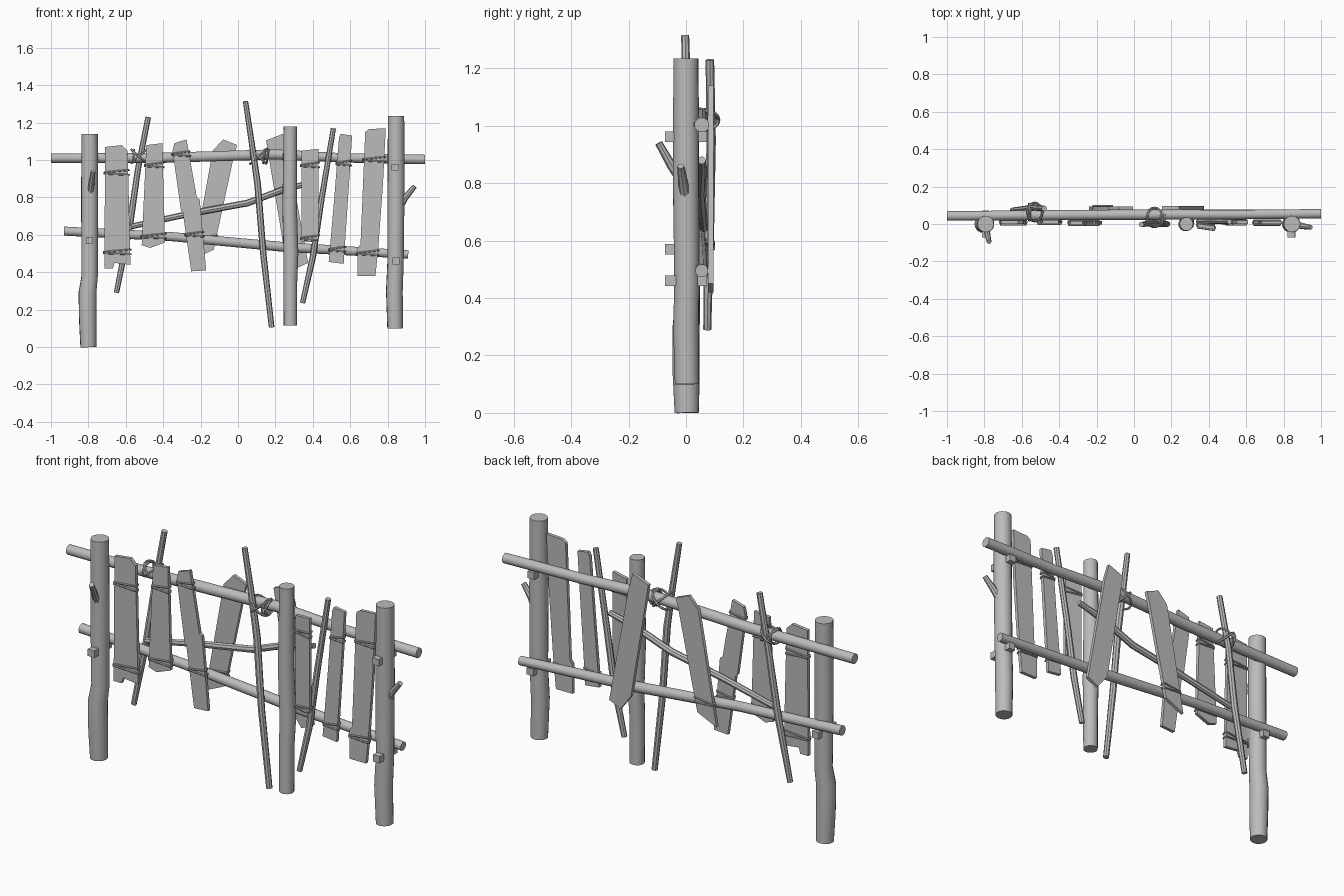
import bpy, bmesh, math
from mathutils import Vector

cube = bpy.data.objects.get("Cube")
if cube:
    bpy.data.objects.remove(cube, do_unlink=True)

grey = bpy.data.materials.new("weathered grey wood")
grey.use_nodes = True
tone = (0.5, 0.5, 0.5, 1)
grey.diffuse_color = tone
grey.node_tree.nodes["Principled BSDF"].inputs["Base Color"].default_value = tone


def finish(name, bm):
    """Turn a bmesh into a shaded object with the shared material."""
    bmesh.ops.recalc_face_normals(bm, faces=bm.faces)
    mesh = bpy.data.meshes.new(name)
    bm.to_mesh(mesh)
    bm.free()
    mesh.materials.append(grey)
    for poly in mesh.polygons:
        poly.use_smooth = True
    mesh.set_sharp_from_angle(angle=math.radians(40))
    obj = bpy.data.objects.new(name, mesh)
    bpy.context.collection.objects.link(obj)
    return obj


def tube(name, path, radius, sides=10, closed=False, bm=None):
    """Sweep a round section along a path; radius may be one per point."""
    own = bm is None
    bm = bm or bmesh.new()
    pts = [Vector(p) for p in path]
    count = len(pts)
    radii = radius if isinstance(radius, (list, tuple)) else [radius] * count
    rings = []
    side = None
    for i, p in enumerate(pts):
        if closed:
            along = pts[(i + 1) % count] - pts[i - 1]
        else:
            along = pts[min(i + 1, count - 1)] - pts[max(i - 1, 0)]
        along.normalize()
        if side is None:
            side = along.orthogonal()
        side = (side - along * side.dot(along)).normalized()
        up = along.cross(side)
        ring = []
        for k in range(sides):
            a = math.tau * k / sides
            ring.append(bm.verts.new(p + (side * math.cos(a) + up * math.sin(a)) * radii[i]))
        rings.append(ring)
    pairs = list(zip(rings, rings[1:]))
    if closed:
        pairs.append((rings[-1], rings[0]))
    for low, high in pairs:
        for k in range(sides):
            n = (k + 1) % sides
            bm.faces.new((low[k], low[n], high[n], high[k]))
    if not closed:
        bm.faces.new(rings[0])
        bm.faces.new(rings[-1])
    return finish(name, bm) if own else None


def span_at(outline, z):
    """Left and right limits of an outline at a height."""
    hits = []
    for (xa, za), (xb, zb) in zip(outline, outline[1:] + outline[:1]):
        if (za - z) * (zb - z) < 0:
            hits.append(xa + (xb - xa) * (z - za) / (zb - za))
    return min(hits), max(hits)


def plank(name, outline, y, ties=(), thick=0.018, turn=0.0):
    """Board cut from an outline, with a double rope turn at each tie height."""
    bm = bmesh.new()
    mid = sum(p[0] for p in outline) / len(outline)

    def place(x, depth, z):
        return (x, y + depth + (x - mid) * turn, z)

    front = [bm.verts.new(place(x, -thick / 2, z)) for x, z in outline]
    back = [bm.verts.new(place(x, thick / 2, z)) for x, z in outline]
    bm.faces.new(front)
    bm.faces.new(back[::-1])
    for i in range(len(front)):
        j = (i + 1) % len(front)
        bm.faces.new((front[i], front[j], back[j], back[i]))
    finish(name, bm)
    rope = bmesh.new()
    d = thick / 2 + 0.004
    for z in ties:
        for drop, tilt in ((0, 0.006), (0.016, -0.003)):
            left, right = span_at(outline, z - drop)
            zl, zr = z - drop - tilt, z - drop + tilt
            loop = [(left, -d, zl), (right, -d, zr), (right + 0.004, 0, zr),
                    (right, d, zr), (left, d, zl), (left - 0.004, 0, zl)]
            tube("", [place(*p) for p in loop], 0.005, 6, True, rope)
    if ties:
        finish(name + "_rope", rope)
    else:
        rope.free()


def lashing(name, center, loops):
    """Tilted rope ellipses around a crossing; each loop is (dx, dy, dz, shift)."""
    bm = bmesh.new()
    cx, cy, cz = center
    for dx, dy, dz, shift in loops:
        path = []
        for k in range(16):
            a = math.tau * k / 16
            path.append((cx + shift + dx * math.cos(a), cy + dy * math.sin(a), cz + dz * math.cos(a)))
        tube("", path, 0.006, 6, True, bm)
    finish(name, bm)


def peg(name, x, z):
    bm = bmesh.new()
    bmesh.ops.create_cube(bm, size=1)
    for v in bm.verts:
        v.co = Vector((x + v.co.x * 0.038, v.co.y * 0.145, z + v.co.z * 0.036))
    finish(name, bm)


# Posts
tube("right_post", [(-0.8, 0.003, 0), (-0.803, 0, 0.14), (-0.805, 0, 0.29), (-0.793, 0.005, 0.38),
                    (-0.793, 0, 0.8), (-0.793, 0, 1.14)], [0.043, 0.047, 0.048, 0.044, 0.046, 0.044], 14)
tube("middle_post", [(0.28, 0, 0.115), (0.28, 0, 0.35), (0.283, 0.005, 0.5), (0.276, 0, 0.75),
                     (0.28, 0, 1.18)], [0.036, 0.037, 0.04, 0.039, 0.036], 14)
tube("left_post", [(0.84, 0.003, 0.1), (0.836, 0, 0.3), (0.842, 0.003, 0.45), (0.845, 0, 0.85),
                   (0.845, 0, 1.235)], [0.042, 0.045, 0.044, 0.046, 0.044], 14)

# Broken branches on the posts
tube("right_post_branch", [(-0.79, -0.015, 0.81), (-0.785, -0.05, 0.86), (-0.775, -0.095, 0.94)],
     [0.018, 0.016, 0.013], 8)
tube("left_post_branch", [(0.86, 0, 0.74), (0.895, -0.01, 0.8), (0.945, -0.018, 0.86)],
     [0.019, 0.017, 0.013], 8)

# Rails
tube("upper_rail", [(-1, 0.043, 1.01), (-0.4, 0.048, 1.012), (0.2, 0.05, 1.03), (0.55, 0.05, 1.012),
                    (1, 0.055, 1.003)], [0.026, 0.028, 0.028, 0.026, 0.026], 12)
tube("lower_rail", [(-0.93, 0.045, 0.62), (-0.35, 0.048, 0.59), (0.25, 0.052, 0.535),
                    (0.91, 0.055, 0.495)], [0.025, 0.025, 0.027, 0.023], 12)

# Square pegs
for label, x, z in (("right_peg", -0.793, 0.57), ("left_lower_peg", 0.845, 0.46), ("left_upper_peg", 0.84, 0.962)):
    peg(label, x, z)

# Thin sticks
tube("right_stick", [(-0.65, 0.074, 0.29), (-0.58, 0.08, 0.64), (-0.535, 0.088, 0.95), (-0.48, 0.083, 1.23)],
     [0.014, 0.018, 0.016, 0.015], 8)
tube("front_stick", [(0.04, -0.003, 1.315), (0.075, 0.003, 1.08), (0.105, 0.005, 0.87), (0.135, 0, 0.5),
                     (0.18, 0, 0.105)], [0.014, 0.016, 0.018, 0.017, 0.015], 8)
tube("left_stick", [(0.345, 0.012, 0.235), (0.4, 0.015, 0.48), (0.445, 0.015, 0.78), (0.51, 0.012, 1.17)],
     [0.014, 0.017, 0.016, 0.014], 8)
tube("diagonal_stick", [(-0.57, 0.062, 0.645), (-0.25, 0.055, 0.715), (0.05, 0.05, 0.77), (0.25, 0.055, 0.845),
                        (0.4, 0.055, 0.88)], [0.015, 0.017, 0.018, 0.017, 0.014], 8)

# Planks in front of the rails
plank("plank_a", [(-0.71, 1.07), (-0.62, 1.08), (-0.59, 1.05), (-0.575, 0.44), (-0.66, 0.45),
                  (-0.67, 0.42), (-0.715, 0.42)], 0.01, (0.94, 0.515))
plank("plank_b", [(-0.49, 1.08), (-0.405, 1.09), (-0.39, 0.56), (-0.47, 0.53), (-0.515, 0.545)],
      0.012, (0.98, 0.6))
plank("plank_c", [(-0.35, 1.05), (-0.34, 1.09), (-0.275, 1.11), (-0.22, 0.8), (-0.205, 0.79), (-0.17, 0.41),
                  (-0.25, 0.405), (-0.295, 0.72), (-0.305, 0.73)], 0.006, (1.04, 0.61))
plank("plank_d", [(0.34, 1.05), (0.43, 1.06), (0.43, 0.58), (0.4, 0.56), (0.34, 0.565)],
      -0.014, (0.98, 0.59), turn=-0.15)
plank("plank_e", [(0.54, 1.12), (0.55, 1.14), (0.61, 1.13), (0.6, 0.97), (0.565, 0.445), (0.485, 0.455),
                  (0.515, 0.8)], 0.01, (0.99, 0.53))
plank("plank_f", [(0.68, 1.15), (0.7, 1.165), (0.79, 1.17), (0.775, 0.87), (0.75, 0.53), (0.735, 0.38),
                  (0.64, 0.38), (0.64, 0.53), (0.655, 0.55)], 0.008, (1.01, 0.51))

# Planks behind the rails
plank("rear_plank_a", [(-0.135, 1.05), (-0.08, 1.11), (-0.005, 1.08), (-0.02, 1.03), (-0.13, 0.52),
                       (-0.24, 0.47)], 0.084, (0.59,))
plank("rear_plank_b", [(0.15, 1.105), (0.24, 1.14), (0.265, 1.05), (0.375, 0.45), (0.31, 0.42),
                       (0.25, 0.5)], 0.086)

# Rope lashings where sticks cross the upper rail
lashing("front_lashing", (0.11, 0.035, 1.02), [(0.045, 0.052, 0.04, 0), (-0.04, 0.05, 0.04, 0),
                                               (0.005, 0.036, 0.036, 0.03), (0.005, 0.036, 0.036, 0.048)])
lashing("right_lashing", (-0.53, 0.064, 1.02), [(0.04, 0.05, 0.035, 0), (-0.04, 0.048, 0.036, 0),
                                                (0.004, 0.045, 0.034, -0.03)])
